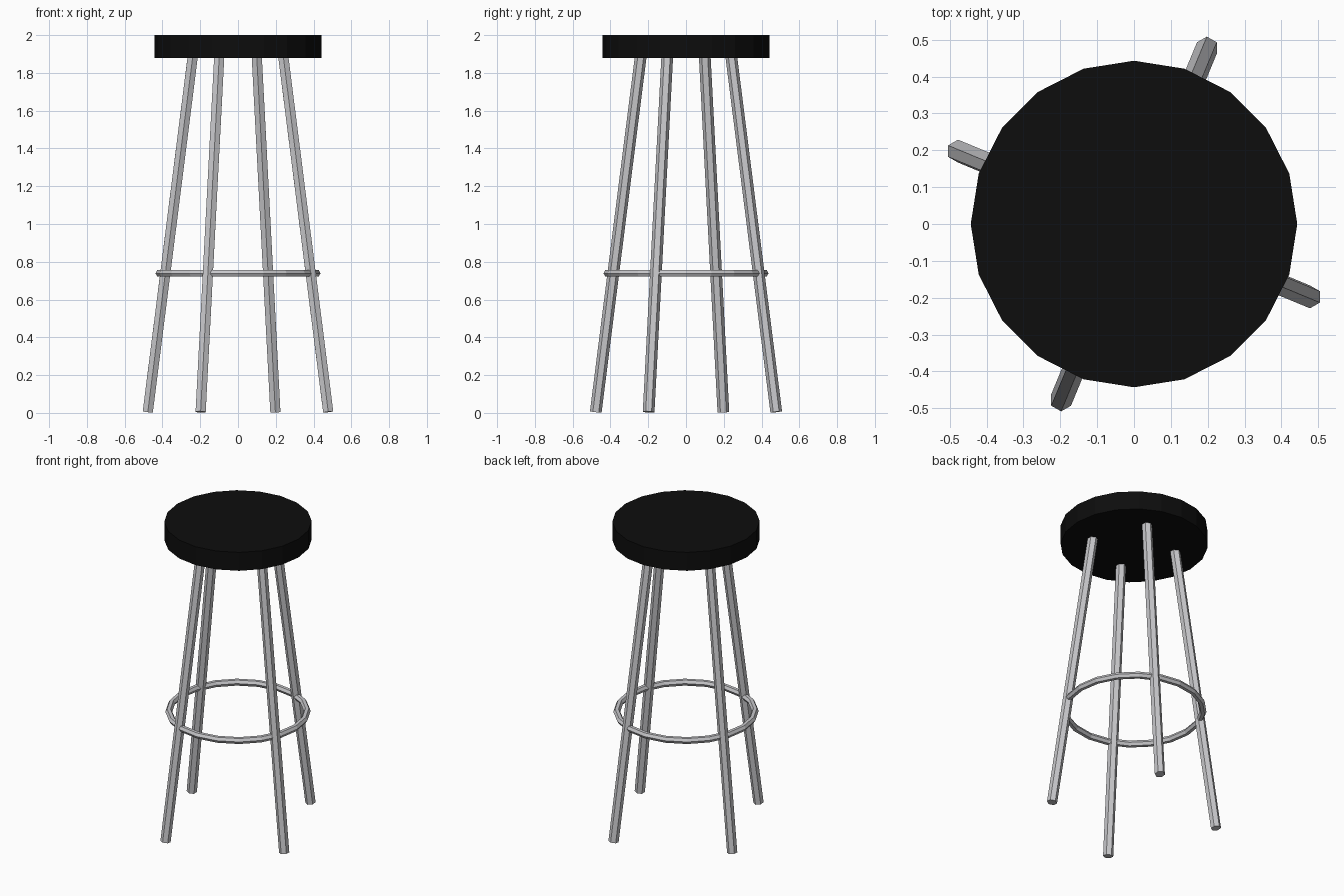
import bpy, math
from mathutils import Vector

if "Cube" in bpy.data.objects:
    bpy.data.objects.remove(bpy.data.objects["Cube"])


def material(name, rgb):
    m = bpy.data.materials.new(name)
    m.diffuse_color = (*rgb, 1.0)
    m.use_nodes = True
    m.node_tree.nodes["Principled BSDF"].inputs["Base Color"].default_value = m.diffuse_color
    return m


black = material("black vinyl", (0.004, 0.004, 0.004))
metal = material("brushed metal", (0.58, 0.58, 0.6))


def finish(obj, name, mat):
    obj.name = name
    obj.data.materials.append(mat)
    return obj


# Seat: 20-sided disc with a vertex on +y (and so also on +x)
bpy.ops.mesh.primitive_cylinder_add(vertices=20, radius=0.443, depth=0.122,
                                    location=(0, 0, 1.939))
finish(bpy.context.object, "seat", black)

# Legs: four splayed hexagonal tubes, ends cut square to the tube
FOOT_R, TOP_R, FOOT_Z, TOP_Z = 0.517, 0.259, 0.005, 1.89
for i, name in enumerate(("right_leg", "back_leg", "left_leg", "front_leg")):
    a = math.radians(-22.5 + 90 * i)
    out = Vector((math.cos(a), math.sin(a), 0))
    foot = out * FOOT_R + Vector((0, 0, FOOT_Z))
    top = out * TOP_R + Vector((0, 0, TOP_Z))
    axis = top - foot
    bpy.ops.mesh.primitive_cylinder_add(vertices=6, radius=0.031, depth=axis.length,
                                        location=(foot + top) / 2)
    leg = finish(bpy.context.object, name, metal)
    leg.rotation_mode = 'QUATERNION'
    leg.rotation_quaternion = Vector((0, 0, 1)).rotation_difference(axis)

# Foot ring: thin hexagonal-section hoop through the legs
bpy.ops.mesh.primitive_torus_add(major_segments=20, minor_segments=6,
                                 major_radius=0.416, minor_radius=0.021,
                                 location=(0, 0, 0.739))
finish(bpy.context.object, "foot_ring", metal)
